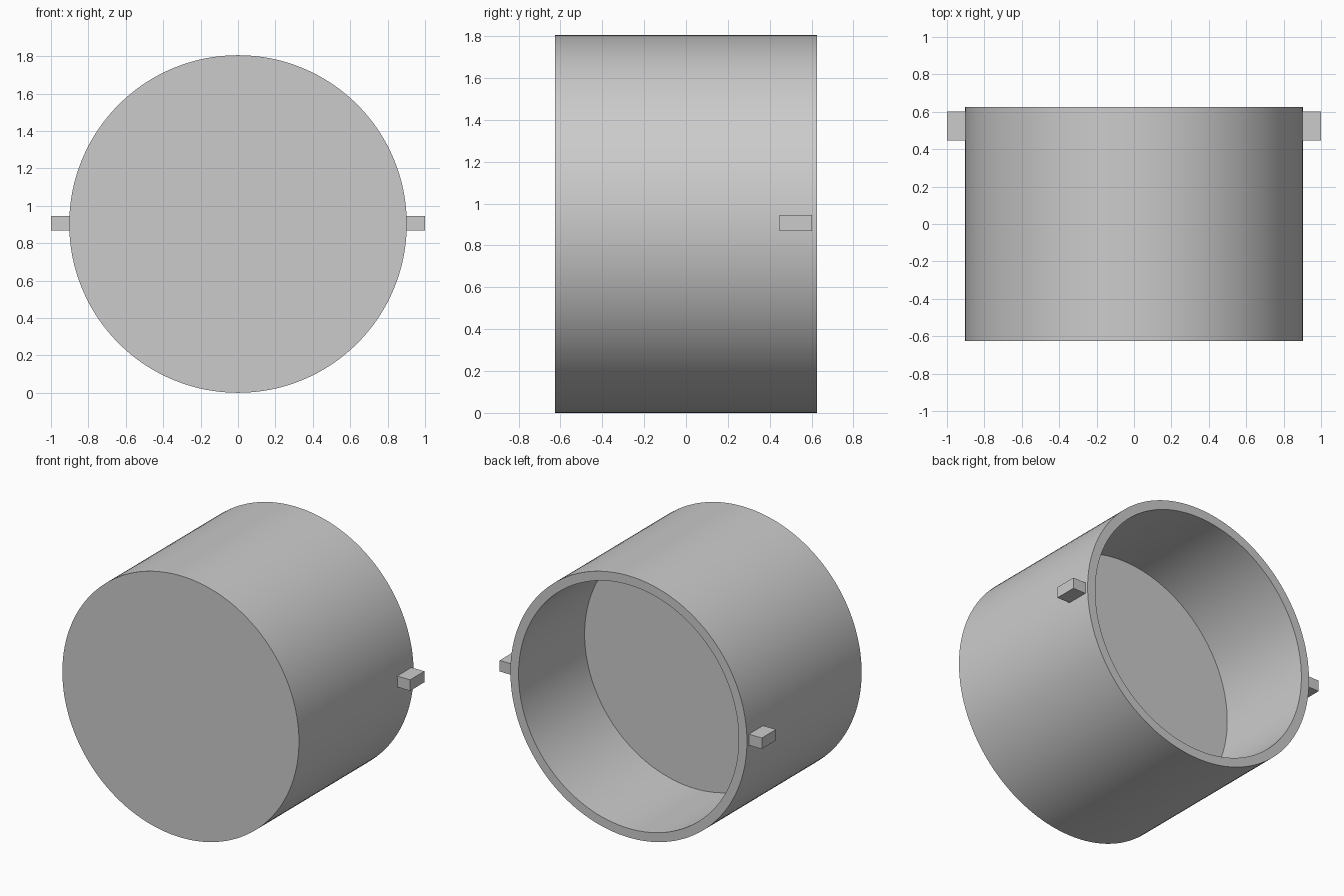
import bpy, bmesh, math

if "Cube" in bpy.data.objects:
    bpy.data.objects.remove(bpy.data.objects["Cube"])

R, R_IN, CZ = 0.9025, 0.84, 0.9025
Y_FRONT, Y_BACK, Y_FLOOR = -0.625, 0.625, -0.095
SEG = 128


def finish(bm, name):
    bmesh.ops.recalc_face_normals(bm, faces=bm.faces)
    mesh = bpy.data.meshes.new(name)
    bm.to_mesh(mesh)
    bm.free()
    obj = bpy.data.objects.new(name, mesh)
    bpy.context.collection.objects.link(obj)
    return obj


def ring(bm, radius, y):
    return [bm.verts.new((radius * math.cos(a), y, CZ + radius * math.sin(a)))
            for a in (2 * math.pi * i / SEG for i in range(SEG))]


# Cup body: closed front, outer wall, back rim, recess wall and recess floor
bm = bmesh.new()
rings = [ring(bm, r, y) for r, y in
         ((R, Y_FRONT), (R, Y_BACK), (R_IN, Y_BACK), (R_IN, Y_FLOOR))]
for a, b in zip(rings, rings[1:]):
    for i in range(SEG):
        j = (i + 1) % SEG
        bm.faces.new((a[i], a[j], b[j], b[i]))
bm.faces.new(rings[0])
bm.faces.new(rings[-1])
cup = finish(bm, "cup_body")
bpy.context.view_layer.objects.active = cup
cup.select_set(True)
bpy.ops.object.shade_smooth_by_angle(angle=math.radians(30))

# Side lugs, rooted inside the wall near the open end
for side, name in ((-1, "left_lug"), (1, "right_lug")):
    bm = bmesh.new()
    bmesh.ops.create_cube(bm, size=1)
    bmesh.ops.scale(bm, vec=(0.13, 0.155, 0.076), verts=bm.verts)
    bmesh.ops.translate(bm, vec=(side * 0.935, 0.525, 0.907), verts=bm.verts)
    finish(bm, name)
